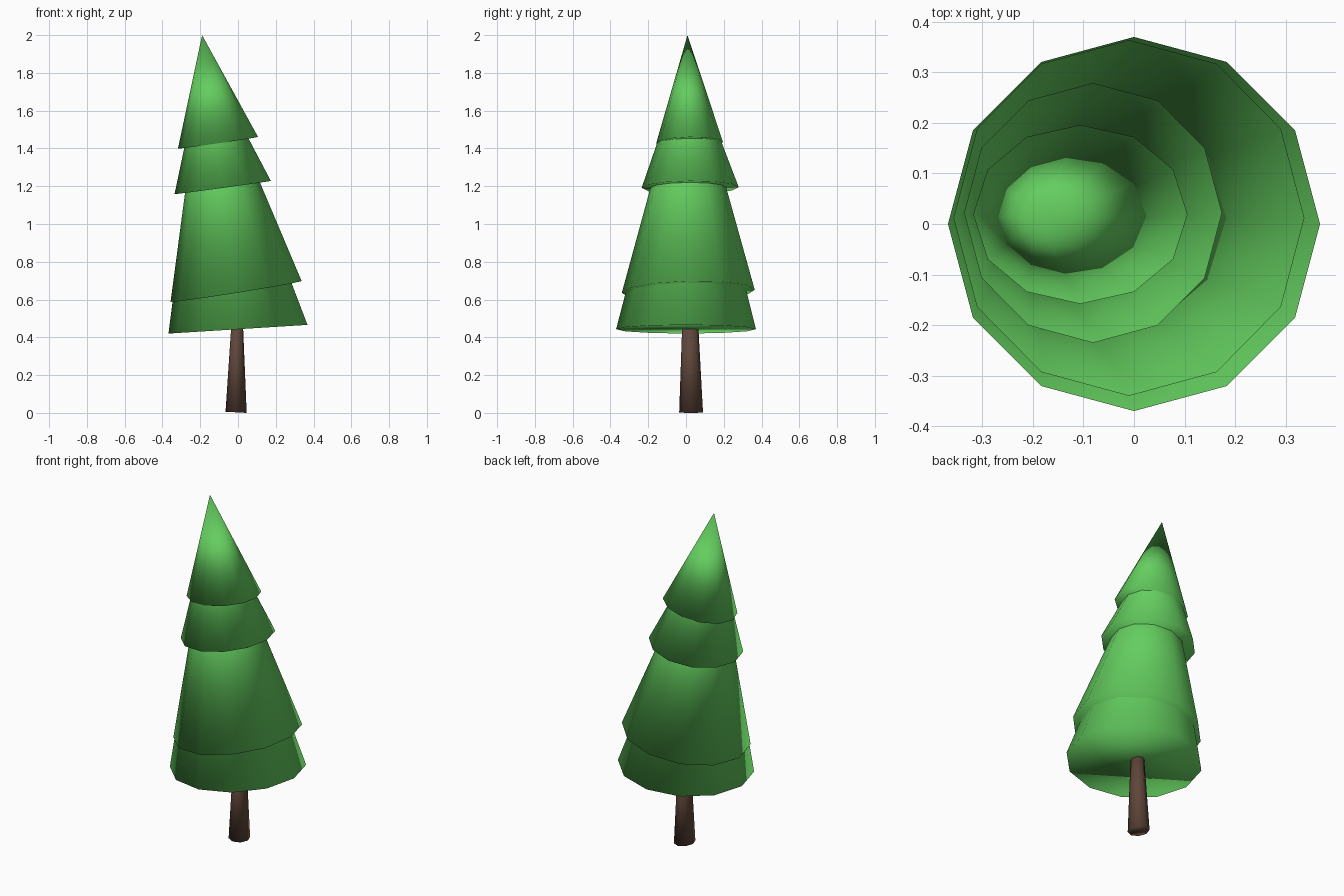
import bpy, bmesh
from math import sin, cos, pi

cube = bpy.data.objects.get("Cube")
if cube:
    bpy.data.objects.remove(cube, do_unlink=True)


def make_material(name, rgb):
    mat = bpy.data.materials.new(name)
    mat.use_nodes = True
    mat.diffuse_color = (*rgb, 1)
    mat.node_tree.nodes["Principled BSDF"].inputs["Base Color"].default_value = (*rgb, 1)
    return mat


def ring(bm, sides, center, radius, tilt=(0, 0), turn=0):
    """Elliptical ring of vertices, tilted by raising its +x and +y ends."""
    verts = []
    for i in range(sides):
        a = 2 * pi * i / sides + turn
        verts.append(bm.verts.new((center[0] + radius[0] * cos(a),
                                   center[1] + radius[1] * sin(a),
                                   center[2] + tilt[0] * cos(a) + tilt[1] * sin(a))))
    return verts


def finish(bm, name, mat):
    bmesh.ops.recalc_face_normals(bm, faces=bm.faces)
    for face in bm.faces:
        face.smooth = True
    mesh = bpy.data.meshes.new(name)
    bm.to_mesh(mesh)
    bm.free()
    mesh.materials.append(mat)
    bpy.context.collection.objects.link(bpy.data.objects.new(name, mesh))


def leaning_cone(name, mat, center, radius, tilt, apex):
    bm = bmesh.new()
    base = ring(bm, 12, center, radius, tilt)
    tip = bm.verts.new(apex)
    bm.faces.new(base)
    for i, v in enumerate(base):
        bm.faces.new((v, base[(i + 1) % len(base)], tip))
    finish(bm, name, mat)


green = make_material("leaf green", (0.127, 0.61, 0.114))
brown = make_material("bark brown", (0.114, 0.061, 0.042))

# Foliage: four nested leaning cones, bottom to top
tiers = [
    ("foliage_bottom", (0, 0, 0.443), (0.368, 0.37), (0.023, 0), (-0.18, 0.01, 1.9)),
    ("foliage_lower", (-0.01, 0.012, 0.643), (0.347, 0.352), (0.055, 0.008), (-0.18, 0.01, 1.92)),
    ("foliage_upper", (-0.081, 0.022, 1.193), (0.255, 0.257), (0.035, 0.002), (-0.18, 0.01, 1.9)),
    ("foliage_top", (-0.106, 0.019, 1.43), (0.212, 0.177), (0.031, 0.003), (-0.19, 0.008, 2.0)),
]
for name, center, radius, tilt, apex in tiers:
    leaning_cone(name, green, center, radius, tilt, apex)

# Trunk: tapered post reaching into the foliage
bm = bmesh.new()
low = ring(bm, 8, (-0.01, 0.027, 0.003), (0.056, 0.063), (-0.003, 0))
high = ring(bm, 8, (-0.004, 0.022, 0.5), (0.029, 0.041))
bm.faces.new(low)
bm.faces.new(high)
for i in range(8):
    j = (i + 1) % 8
    bm.faces.new((low[i], low[j], high[j], high[i]))
finish(bm, "trunk", brown)
